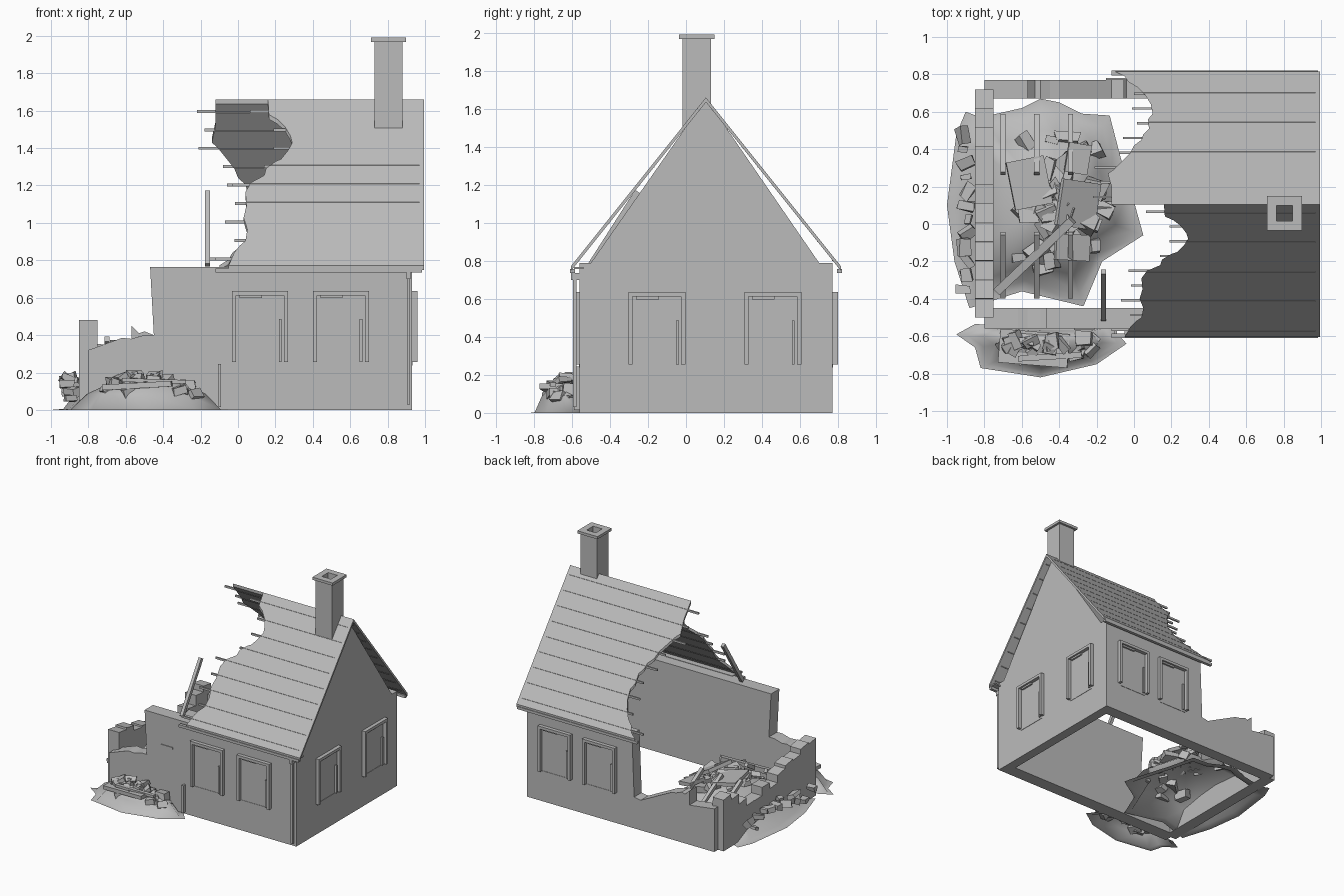
import bpy, bmesh, math, random
from mathutils import Vector, Matrix

if "Cube" in bpy.data.objects:
    bpy.data.objects.remove(bpy.data.objects["Cube"])

random.seed(4)
GREY = bpy.data.materials.new("stone_grey")
GREY.diffuse_color = (0.5, 0.5, 0.5, 1)
GREY.use_nodes = True
GREY.node_tree.nodes["Principled BSDF"].inputs["Base Color"].default_value = GREY.diffuse_color


def finish(name, bm):
    bmesh.ops.recalc_face_normals(bm, faces=bm.faces)
    me = bpy.data.meshes.new(name)
    bm.to_mesh(me)
    bm.free()
    me.materials.append(GREY)
    ob = bpy.data.objects.new(name, me)
    bpy.context.collection.objects.link(ob)
    return ob


def prism(name, pts, vec):
    """Flat outline extruded along vec."""
    bm = bmesh.new()
    face = bm.faces.new([bm.verts.new(p) for p in pts])
    new = bmesh.ops.extrude_face_region(bm, geom=[face])["geom"]
    bmesh.ops.translate(bm, vec=vec, verts=[v for v in new if isinstance(v, bmesh.types.BMVert)])
    bmesh.ops.triangulate(bm, faces=[f for f in bm.faces if len(f.verts) > 4])
    return finish(name, bm)


def add_box(bm, lo, hi):
    lo, hi = Vector(lo), Vector(hi)
    bmesh.ops.create_cube(bm, size=1, matrix=Matrix.Translation((lo + hi) / 2) @ Matrix.Diagonal((*(hi - lo), 1)))


def box(name, lo, hi):
    bm = bmesh.new()
    add_box(bm, lo, hi)
    return finish(name, bm)


def beam(name, a, b, w, h):
    """Square timber running from a to b."""
    a, b = Vector(a), Vector(b)
    d = b - a
    y = Vector((0, 0, 1)).cross(d).normalized()
    z = d.normalized().cross(y)
    rot = Matrix((d.normalized(), y, z)).transposed().to_4x4()
    bm = bmesh.new()
    bmesh.ops.create_cube(bm, size=1, matrix=Matrix.Translation((a + b) / 2) @ rot @ Matrix.Diagonal((d.length, w, h, 1)))
    return finish(name, bm)


# Long walls with broken left ends
front = [(.93, 0), (.93, .765), (-.47, .765), (-.45, .4), (-.5, .4), (-.57, .38), (-.62, .385),
         (-.8, .32), (-.8, 0)]
back = [(.93, 0), (.93, .78), (-.04, .78), (-.06, .26), (-.12, .25), (-.4, .39), (-.45, .4),
        (-.5, .42), (-.53, .41), (-.57, .45), (-.57, .33), (-.8, .36), (-.8, 0)]
prism("front_wall", [(x, -.56, z) for x, z in front], (0, .11, 0))
prism("back_wall", [(x, .77, z) for x, z in back], (0, -.1, 0))

# Gable wall
gable = [(-.56, 0), (-.56, .79), (-.5, .79), (.105, 1.655), (.7, .79), (.77, .79), (.77, 0)]
prism("gable_wall", [(.93, y, z) for y, z in gable], (-.08, 0, 0))

# Ruined left wall as a stepped outline
steps = [.48, .48, .42, .42, .38, .3, .34, .27, .27, .33, .4, .44]
outline = [(-.8, .72, 0), (-.8, -.5, 0)]
for i, h in enumerate(steps):
    y = -.5 + i * 1.22 / 12
    outline += [(-.8, y, h), (-.8, y + .1, h + random.uniform(-.02, 0))]
prism("left_wall", [(x - .05, y, z) for x, y, z in outline], (.1, 0, 0))


# Roof slopes with torn edges: (x, y) outline placed on the slope
def slope_z(y):
    return 1.66 - 1.25 * abs(y - .105)


front_edge = [(.16, .105), (.165, .04), (.21, .02), (.25, -.01), (.28, -.05), (.29, -.08), (.27, -.11),
              (.23, -.15), (.2, -.16), (.15, -.19), (.14, -.22), (.07, -.25), (.04, -.29), (.045, -.35),
              (.03, -.4), (.05, -.45), (.04, -.5), (.01, -.52), (-.02, -.55), (-.05, -.605)]
back_edge = [(-.12, .105), (-.12, .2), (-.14, .27), (-.11, .29), (-.06, .34), (-.02, .38), (0, .42),
             (.04, .45), (.05, .48), (.08, .51), (.075, .56), (.1, .59), (.09, .64), (.06, .69),
             (.02, .73), (-.03, .76), (-.05, .79), (-.1, .815)]
for name, edge in (("front_roof", front_edge), ("back_roof", back_edge)):
    pts = edge + [(.995, edge[-1][1]), (.995, .105)]
    prism(name, [(x, y, slope_z(y)) for x, y in pts], (0, 0, -.025))


# Roof battens poking out of the torn edges
def edge_x(edge, y):
    return min(edge, key=lambda p: abs(p[1] - y))[0]


for i in range(9):
    z = 1.61 - i * .0985
    for name, s, edge in (("front_batten", -1, front_edge), ("back_batten", 1, back_edge)):
        y = .105 + s * (1.66 - z) / 1.25
        x = edge_x(edge, y) - (.1 if i % 2 == 0 else .06)
        box(name, (x, y - .006, z - .022), (.97, y + .006, z - .006))

# Gutters, downpipes and small wall fittings
box("front_gutter", (-.12, -.61, .735), (.985, -.585, .757))
box("back_gutter", (-.12, .795, .735), (.985, .82, .757))
box("eave_board", (-.05, -.59, .757), (.985, -.54, .768))
box("downpipe", (.903, -.595, .03), (.92, -.575, .72))
box("pipe_bracket", (.9, -.605, .7), (.923, -.56, .735))
box("broken_downpipe", (-.108, -.59, .015), (-.092, -.56, .245))
box("wall_plate", (-.32, -.566, .507), (-.21, -.55, .523))

# Chimney: hollow stack and cap
for name, r, z0, z1 in (("chimney_stack", .075, 1.5, 1.97), ("chimney_cap", .093, 1.968, 1.99)):
    bm = bmesh.new()
    rings = []
    for rad, z in ((r, z0), (r, z1), (.042, z1), (.042, z0)):
        rings.append([bm.verts.new((.805 + sx * rad, .057 + sy * rad, z))
                      for sx, sy in ((-1, -1), (1, -1), (1, 1), (-1, 1))])
    for k in range(4):
        for j in range(4):
            a, b = rings[k], rings[(k + 1) % 4]
            bm.faces.new((a[j], a[(j + 1) % 4], b[(j + 1) % 4], b[j]))
    finish(name, bm)


# Window frames, built facing -y then turned onto each wall
def window(x, y, angle):
    bm = bmesh.new()
    add_box(bm, (-.15, -.03, .255), (-.128, .02, .635))
    add_box(bm, (.128, -.03, .255), (.15, .02, .635))
    add_box(bm, (-.15, -.03, .612), (.15, .02, .635))
    add_box(bm, (-.11, -.015, .598), (.01, .01, .612))
    add_box(bm, (.1, -.015, .255), (.115, .01, .485))
    add_box(bm, (-.128, -.003, .238), (.128, .01, .255))
    bm.transform(Matrix.Translation((x, y, 0)) @ Matrix.Rotation(angle, 4, "Z"))
    finish("window_frame", bm)


for x in (.118, .55):
    window(x, -.56, 0)
for x in (.25, .66):
    window(x, .77, math.pi)
for y in (-.153, .457):
    window(.93, y, math.pi / 2)


# Rubble mounds: open shells rising from a ragged rim
def mound(name, rim, centre, top):
    bm = bmesh.new()
    c = Vector((*centre, 0))
    rings = []
    for s, h in ((1, .0), (.88, .02), (.7, .5), (.45, .82), (.2, .97)):
        rings.append([bm.verts.new(c + (Vector((x, y, 0)) - c) * s + Vector((0, 0, top * h))) for x, y in rim])
    tip = bm.verts.new(c + Vector((0, 0, top)))
    n = len(rim)
    for j in range(n):
        k = (j + 1) % n
        for a, b in zip(rings, rings[1:]):
            bm.faces.new((a[j], a[k], b[k], b[j]))
        bm.faces.new((rings[-1][j], rings[-1][k], tip))
    for f in bm.faces:
        f.smooth = True
    return finish(name, bm)


mound("inner_mound", [(-1, .1), (-.95, .48), (-.9, .6), (-.82, .57), (-.6, .62), (-.5, .67), (-.4, .65),
                      (-.28, .59), (-.13, .58), (-.07, .35), (0, .12), (.05, -.06), (-.17, -.2),
                      (-.27, -.44), (-.6, -.36), (-.88, -.45), (-.96, -.2)], (-.45, .12), .27)
mound("front_mound", [(-.95, -.59), (-.85, -.535), (-.5, -.55), (-.12, -.55), (-.04, -.64), (-.2, -.75),
                      (-.5, -.82), (-.82, -.77), (-.85, -.66)], (-.48, -.62), .17)


# Broken masonry scattered over the mounds
def chunk(x, y, z, size):
    rot = Matrix.Rotation(random.uniform(0, 6.28), 4, "Z") @ Matrix.Rotation(random.uniform(-.6, .6), 4, "X")
    dims = (size, size * random.uniform(.5, .8), size * random.uniform(.35, .7), 1)
    bm = bmesh.new()
    bmesh.ops.create_cube(bm, size=1, matrix=Matrix.Translation((x, y, z)) @ rot @ Matrix.Diagonal(dims))
    for v in bm.verts:
        v.co += Vector([random.uniform(-.1, .1) * size for _ in range(3)])
    finish("rubble_chunk", bm)


for i in range(46):
    a, r = random.uniform(0, 6.28), random.uniform(.1, .85)
    chunk(-.45 + .4 * r * math.cos(a), .12 + .45 * r * math.sin(a), .03 + .29 * (1 - r * r), random.uniform(.05, .13))
for i in range(24):
    a, r = random.uniform(math.pi, 2 * math.pi), random.uniform(.2, .85)
    chunk(-.49 + .34 * r * math.cos(a), -.61 + .13 * r * math.sin(a), .03 + .16 * (1 - r * r), random.uniform(.05, .1))
for i in range(12):
    chunk(-.9 + random.uniform(-.02, .02), -.35 + i * .075, random.uniform(.06, .2), random.uniform(.05, .1))

# Fallen slabs and timbers
for a, b, w in (((-.66, .2, .36), (-.46, .24, .33), .26), ((-.4, .12, .36), (-.2, .09, .25), .25),
                ((-.42, -.12, .29), (-.24, -.13, .22), .14), ((-.36, .36, .31), (-.24, .34, .29), .16),
                ((-.72, -.65, .12), (-.35, -.68, .14), .18)):
    beam("fallen_slab", a, b, w, .03)
for x in (-.7, -.52, -.34):
    beam("fallen_joist", (x, .27, .38), (x, .58, .2), .028, .03)
    beam("fallen_joist", (x, -.05, .34), (x, -.39, .13), .028, .03)
beam("diagonal_beam", (-.73, -.36, .17), (-.33, .02, .37), .045, .04)
beam("front_plank", (-.62, -.72, .16), (-.28, -.7, .15), .03, .02)
beam("standing_rafter", (-.163, -.505, .775), (-.163, -.255, 1.165), .026, .03)
